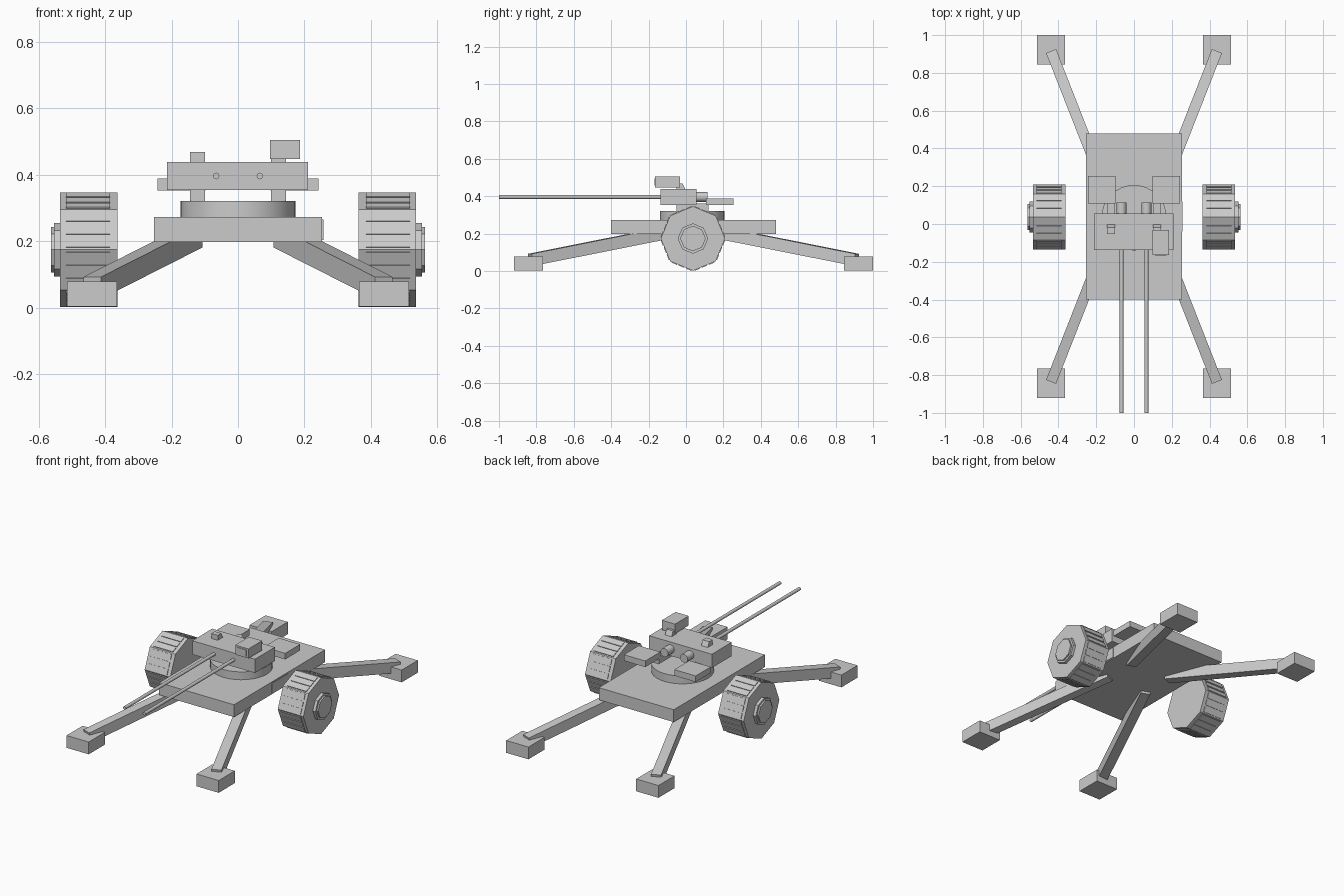
import bpy, math
from mathutils import Vector, Matrix

if "Cube" in bpy.data.objects:
    bpy.data.objects.remove(bpy.data.objects["Cube"])

grey = bpy.data.materials.new("light_grey")
grey.use_nodes = True
grey.diffuse_color = (0.6, 0.6, 0.6, 1)
grey.node_tree.nodes["Principled BSDF"].inputs["Base Color"].default_value = (0.6, 0.6, 0.6, 1)

MID_Y = 0.04      # middle of the carriage
WHEEL_Z = 0.174   # wheel axle height
WHEEL_R = 0.172


def finish(name):
    ob = bpy.context.object
    ob.name = name
    ob.data.materials.append(grey)
    return ob


def box(name, x, y, z):
    """Box from (min, max) pairs."""
    bpy.ops.mesh.primitive_cube_add(size=1)
    ob = finish(name)
    size = [b - a for a, b in (x, y, z)]
    mid = [(a + b) / 2 for a, b in (x, y, z)]
    ob.data.transform(Matrix.Translation(mid) @ Matrix.Diagonal((*size, 1)))
    return ob


def rod(name, start, end, radius, sides, smooth=False, twist=0):
    """Cylinder between two points."""
    a, b = Vector(start), Vector(end)
    bpy.ops.mesh.primitive_cylinder_add(vertices=sides, radius=radius, depth=(b - a).length)
    ob = finish(name)
    turn = (b - a).to_track_quat('Z', 'Y').to_matrix().to_4x4()
    ob.data.transform(Matrix.Translation((a + b) / 2) @ turn @ Matrix.Rotation(twist, 4, 'Z'))
    if smooth:
        bpy.ops.object.shade_smooth_by_angle(angle=math.radians(40))
    return ob


def beam(name, start, end, width, height):
    """Rectangular bar between two points, kept upright."""
    a, b = Vector(start), Vector(end)
    bpy.ops.mesh.primitive_cube_add(size=1)
    ob = finish(name)
    along = (b - a).normalized()
    side = along.cross(Vector((0, 0, 1))).normalized()
    up = side.cross(along)
    turn = Matrix((side, along, up)).transposed().to_4x4()
    size = Matrix.Diagonal((width, (b - a).length, height, 1))
    ob.data.transform(Matrix.Translation((a + b) / 2) @ turn @ size)
    return ob


def span(s, a, b):
    """Mirror an x range to the given side."""
    return tuple(sorted((s * a, s * b)))


# Carriage deck, side plate and turntable
box("deck", (-0.253, 0.253), (-0.40, 0.48), (0.197, 0.272))
box("deck_side_plate", (0.25, 0.257), (-0.04, 0.12), (0.203, 0.265))
rod("turntable", (0, 0.033, 0.27), (0, 0.033, 0.32), 0.173, 32, True)

# Gun housing
box("gun_housing", (-0.213, 0.21), (-0.137, 0.055), (0.354, 0.438))

for s, side in ((1, "left"), (-1, "right")):
    # Outrigger legs and feet
    for f, end in ((-1, "front"), (1, "rear")):
        beam(f"{end}_{side}_leg", (s * 0.135, MID_Y + f * 0.10, 0.213),
             (s * 0.437, MID_Y + f * 0.87, 0.06), 0.057, 0.065)
        ys = sorted((MID_Y + f * 0.805, MID_Y + f * 0.96))
        box(f"{end}_{side}_foot", span(s, 0.364, 0.514), ys, (0.003, 0.078))

    # Wheel with stepped hub
    def axle(x):
        return (s * x, 0.037, WHEEL_Z)
    rod(f"{side}_wheel", axle(0.363), axle(0.536), WHEEL_R, 8)
    rod(f"{side}_hub", axle(0.53), axle(0.554), 0.081, 8)
    rod(f"{side}_hub_cap", axle(0.55), axle(0.563), 0.068, 8)

    # Tread bars, three across each flat of the wheel
    flat = WHEEL_R * math.cos(math.pi / 8)
    for i in range(8):
        for t in (-0.042, 0, 0.042):
            bar = box(f"{side}_tread_bar", span(s, 0.385, 0.517),
                      (t - 0.016, t + 0.016), (flat - 0.01, flat + 0.004))
            bar.data.transform(Matrix.Translation((0, 0.037, WHEEL_Z))
                               @ Matrix.Rotation((i + 0.5) * math.pi / 4, 4, 'X'))

    # Supports, seat and gun
    box(f"{side}_support", span(s, 0.10, 0.144), (-0.05, 0.12), (0.31, 0.36))
    box(f"{side}_seat", span(s, 0.098, 0.243), (0.108, 0.253), (0.352, 0.389))
    rod(f"{side}_barrel", (s * 0.066, -1, 0.396), (s * 0.066, -0.1, 0.396), 0.01, 12, True)
    rod(f"{side}_breech", (s * 0.066, 0.03, 0.396), (s * 0.066, 0.115, 0.396), 0.026, 12, True)

    # Sight bracket with sloping top
    bracket = box(f"{side}_sight_bracket", span(s, 0.10, 0.144), (-0.052, 0.0), (0.43, 0.468))
    for v in bracket.data.vertices:
        if v.co.z > 0.45 and v.co.y > -0.02:
            v.co.y -= 0.018

# Sight box with a framed front window
box("sight_box", (0.097, 0.186), (-0.165, -0.033), (0.447, 0.505))
box("sight_window", (0.111, 0.172), (-0.168, -0.16), (0.457, 0.496))
